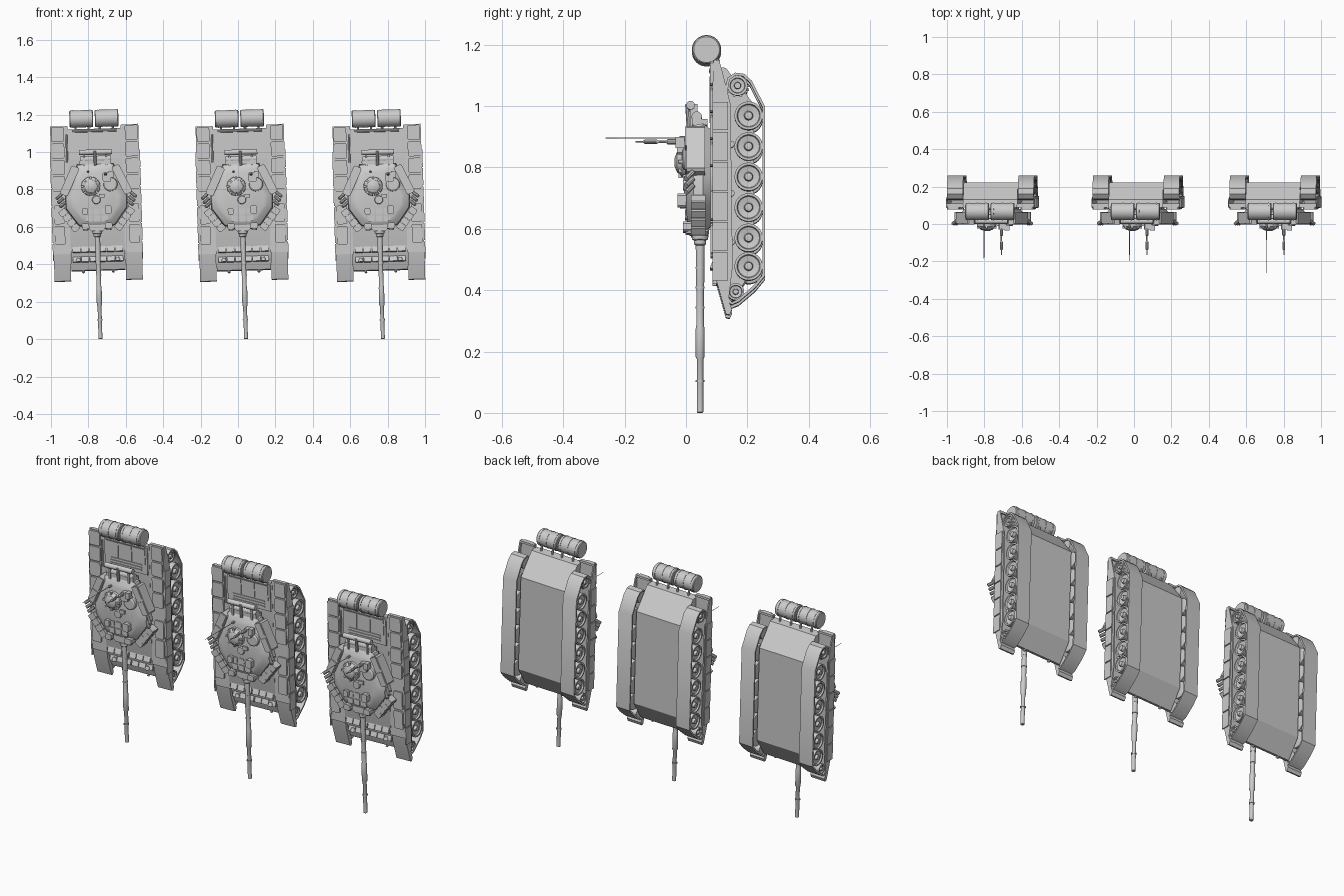
import bpy, bmesh, math
from mathutils import Vector, Matrix

# Each part is gathered once in a bmesh, then placed three times.
parts = {}
X, Y, Z = Vector((1, 0, 0)), Vector((0, 1, 0)), Vector((0, 0, 1))


def part(name):
    if name not in parts:
        parts[name] = bmesh.new()
    return parts[name]


def loft(name, rings, caps=True):
    bm = part(name)
    rows = [[bm.verts.new(p) for p in r] for r in rings]
    n = len(rows[0])
    for a, b in zip(rows, rows[1:]):
        for i in range(n):
            bm.faces.new((a[i], a[(i + 1) % n], b[(i + 1) % n], b[i]))
    if caps:
        bm.faces.new(rows[0][::-1])
        bm.faces.new(rows[-1])


def lathe(name, p, axis, prof, n=20):
    axis = Vector(axis).normalized()
    u = axis.orthogonal().normalized()
    v = axis.cross(u)
    ang = [2 * math.pi * i / n for i in range(n)]
    loft(name, [[Vector(p) + axis * t + (u * math.cos(a) + v * math.sin(a)) * r for a in ang]
                for r, t in prof])


def rod(name, a, b, r, n=10):
    d = Vector(b) - Vector(a)
    lathe(name, a, d, [(r, 0), (r, d.length)], n)


def box(name, c, size, rot=0, axis='Y', bev=0.0):
    x, y, z = [s / 2 for s in size]
    M = Matrix.Translation(c) @ Matrix.Rotation(rot, 4, axis)
    b = min(bev, x * .8, z * .8)
    if b:
        out = [(-x + b, -z), (x - b, -z), (x, -z + b), (x, z - b),
               (x - b, z), (-x + b, z), (-x, z - b), (-x, -z + b)]
    else:
        out = [(-x, -z), (x, -z), (x, z), (-x, z)]
    loft(name, [[M @ Vector((px, yy, pz)) for px, pz in out] for yy in (-y, y)])


def prism(name, prof, x0, x1):
    loft(name, [[(x, y, z) for y, z in prof] for x in (x0, x1)])


# Hull, stretched along z with its deck facing -y
prism("hull", [(.088, 1.125), (.13, 1.12), (.222, 1.0), (.222, .47), (.155, .365),
               (.135, .37), (.088, .5)], -.145, .145)
box("engine_deck", (0, .086, 1.04), (.27, .008, .15))
for i in range(3):
    box("deck_panels", (-.085 + i * .085, .081, 1.065), (.075, .006, .085))
rod("deck_log", (-.12, .083, 1.115), (.12, .083, 1.115), .008)
for z in (.985, 1.0, 1.015):
    box("deck_grilles", (0, .081, z), (.2, .006, .006))

for s in (1, -1):
    # Fenders, side skirts and mudguards
    box("fenders", (s * .188, .096, .8), (.092, .014, .68))
    prism("side_skirts", [(.086, 1.06), (.094, 1.145), (.112, 1.13), (.125, 1.08), (.145, 1.0),
                          (.152, .47), (.14, .37), (.12, .37), (.086, .5)], s * .229, s * .236)
    prism("mudguards", [(.09, .5), (.1, .42), (.13, .315), (.142, .312), (.15, .33), (.12, .41), (.105, .5)],
          s * .147, s * .236)
    for i in range(6):
        box("skirt_panels", (s * .238, .112, .47 + i * .098), (.006, .05, .092))
    for i in range(4):
        box("fender_bins", (s * .197, .09, 1.1 - i * .088), (.068, .024, .08), bev=.006)
    for i in range(2):
        box("fender_bins", (s * .2, .09, .67 - i * .11), (.056, .02, .1), bev=.006)
    box("rear_flaps", (s * .19, .1, 1.137), (.09, .02, .012))

    # Track band
    ring = [(.258, .99), (.215, 1.075), (.19, 1.098), (.16, 1.102), (.135, 1.085), (.128, 1.05),
            (.126, .42), (.13, .365), (.148, .345), (.172, .355), (.225, .4), (.258, .44)]
    cy, cz, n = .19, .72, len(ring)
    inner = []
    for i in range(n):
        a, p, b = [Vector(ring[(i + k) % n]) for k in (-1, 0, 1)]
        d1, d2 = (p - a).normalized(), (b - p).normalized()
        m = Vector((-d1.y - d2.y, d1.x + d2.x)).normalized() * .009
        inner.append(p + m)
    loops = [[(s * x, q[0], q[1]) for q in r]
             for x, r in ((.147, ring), (.232, ring), (.232, inner), (.147, inner), (.147, ring))]
    loft("tracks", loops, caps=False)

    # Running gear
    for z in (.962, .862, .763, .663, .564, .471):
        lathe("road_wheels", (s * .152, .204, z), X * s,
              [(.04, 0), (.046, .002), (.046, .03), (.03, .032), (.03, .044), (.046, .046), (.046, .078),
               (.038, .078), (.035, .07), (.015, .066), (.012, .08), (.006, .081)], 28)
    for name, y, z, r in (("drive_sprockets", .168, 1.06, .033), ("idler_wheels", .162, .388, .028)):
        lathe(name, (s * .152, y, z), X * s,
              [(r, 0), (r, .075), (r * .75, .075), (r * .7, .066), (r * .35, .064), (r * .3, .078)], 20)
        for k in range(10):
            a = k * math.pi / 5
            if name == "drive_sprockets":
                box("sprocket_teeth", (s * .215, y + r * math.cos(a), z + r * math.sin(a)),
                    (.01, .008, .008), -a, 'X')
    for z in (.55, .71, .87):
        lathe("return_rollers", (s * .15, .147, z), X * s, [(.011, 0), (.011, .05)], 12)

    # Rear fuel drums with hoops and brackets
    lathe("fuel_drums", (s * .005, .067, 1.18), X * s,
          [(.042, 0), (.046, .003), (.046, .122), (.042, .126)], 28)
    for x in (.02, .067, .113):
        lathe("drum_hoops", (s * (x - .002), .067, 1.18), X * s, [(.048, 0), (.048, .004)], 28)
    for x in (.03, .1):
        rod("drum_brackets", (s * x, .11, 1.1), (s * x, .1, 1.16), .006, 8)

    # Front plate blocks, headlights and tow hooks
    for row in range(2):
        for i in range(3):
            box("glacis_blocks", (s * (.024 + i * .045), .092 + row * .02, .488 - row * .052),
                (.041, .012, .046), -.38, 'X')
    lathe("headlights", (s * .105, .1, .425), -Z, [(.006, -.012), (.013, 0), (.013, .008)], 14)
    rod("tow_hooks", (s * .08, .16, .385), (s * .08, .14, .358), .007, 8)

    # Turret side bins and front armour blocks
    box("turret_bins", (s * .14, .032, .85), (.045, .06, .165), -s * .44, bev=.008)
    for i in range(2):
        box("bin_lids", (s * (.157 - i * .036), 0, .813 + i * .078), (.036, .006, .07), -s * .44)
    for i in range(4):
        t = (i + .5) / 4
        box("armour_blocks", (s * (.105 + .085 * t), .04, .585 + .11 * t), (.042, .048, .034), s * .66, bev=.004)
    for i in range(3):
        a = Vector((s * (.168 + i * .009), .022, .735 + i * .022))
        rod("smoke_launchers", a, a + Vector((s * .026, -.022, -.022)), .009, 10)
    box("sight_lamps", (s * .062, .012, .605), (.04, .045, .032), bev=.006)
    lathe("lamp_lenses", (s * .062, .012, .59), -Z, [(.015, 0), (.013, .008)], 14)

# Turret body: faceted plan lofted from ring to roof
half = [(.045, .588), (.1, .61), (.165, .7), (.168, .765), (.13, .85), (.098, .94)]
plan = half + [(-x, z) for x, z in half[::-1]]
loft("turret", [[(x * k, y, .76 + (z - .76) * k) for x, z in plan]
                for y, k in ((.08, .9), (.055, 1), (.025, .97), (.006, .82), (.0, .72))])
lathe("turret_ring", (0, .09, .76), -Y, [(.13, 0), (.13, .015)], 32)
for i in range(3):
    for j in range(2):
        box("roof_blocks", (-.042 + i * .042, .003, .645 + j * .038), (.034, .014, .032), bev=.004)

# Main gun
lathe("main_gun", (0, .046, 0), Z,
      [(.008, .0), (.0105, .002), (.0105, .175), (.0145, .182), (.0145, .275), (.0125, .285), (.0125, .4),
       (.0135, .405), (.0145, .545), (.02, .55), (.02, .562), (.026, .565), (.032, .61)], 20)
for z in (.1, .34, .405, .47):
    lathe("gun_bands", (0, .046, z), Z, [(.0145, 0), (.0145, .006)], 18)
box("mantlet", (0, .042, .6), (.085, .06, .045), bev=.012)

# Roof hatches, sights and cupola
lathe("cupola", (-.028, .005, .818), -Y, [(.052, 0), (.05, .018), (.04, .024), (.034, .034), (.015, .042)], 24)
for k in range(8):
    a = k * math.pi / 4
    box("periscopes", (-.028 + .045 * math.cos(a), -.018, .818 + .045 * math.sin(a)), (.014, .014, .01), -a)
lathe("gunner_hatch", (.078, .005, .825), -Y, [(.038, 0), (.036, .012), (.028, .017)], 20)
box("gunner_sight", (.062, -.008, .69), (.036, .04, .045), bev=.006)
box("roof_sight", (-.062, -.004, .685), (.03, .03, .035), bev=.005)
lathe("roof_vent", (.0, .003, .745), -Y, [(.024, 0), (.02, .012)], 16)
box("hatch_hinge", (.03, -.004, .765), (.03, .012, .02))

# Machine gun raised out of the roof, and thin aerial
box("machine_gun_mount", (.06, -.012, .865), (.045, .034, .05), bev=.006)
lathe("machine_gun", (.053, 0, .882), -Y,
      [(.007, 0), (.009, .03), (.009, .06), (.004, .065), (.004, .09), (.007, .095), (.007, .135), (.003, .14),
       (.003, .165)], 10)
box("ammunition_box", (.083, -.02, .878), (.025, .03, .035))
lathe("aerial", (-.04, 0, .897), -Y, [(.006, 0), (.006, .02), (.002, .025), (.001, .263)], 8)

# Bustle gear: snorkel tubes and wind mast
rod("snorkel_tubes", (-.085, .015, 1.0), (.09, .015, 1.0), .014, 16)
rod("snorkel_tubes", (-.08, .035, .963), (.085, .035, .963), .017, 16)
for x in (-.06, .06):
    box("snorkel_straps", (x, .025, .965), (.01, .025, .08))
rod("wind_mast", (.0, .01, .93), (.0, .005, 1.005), .008, 10)
box("bustle_rack", (0, .045, .945), (.17, .05, .02))
rod("tow_cable", (-.15, .082, .95), (-.15, .082, 1.1), .005, 8)

# Three tanks in a row, each leaning slightly
for idx, (name, bm) in enumerate(parts.items()):
    bmesh.ops.recalc_face_normals(bm, faces=bm.faces)
    bm.transform(Matrix.Translation((0, 0, -.73)))
    me = bpy.data.meshes.new(name)
    bm.to_mesh(me)
    bm.free()
    me.polygons.foreach_set("use_smooth", [True] * len(me.polygons))
    me.set_sharp_from_angle(angle=math.radians(30))
    for k, x in enumerate((-.757, .021, .753)):
        ob = bpy.data.objects.new(f"{name}_{k + 1}", me)
        ob.location = (x, 0, .73)
        ob.rotation_euler = (0, -.03, 0)
        bpy.context.collection.objects.link(ob)
